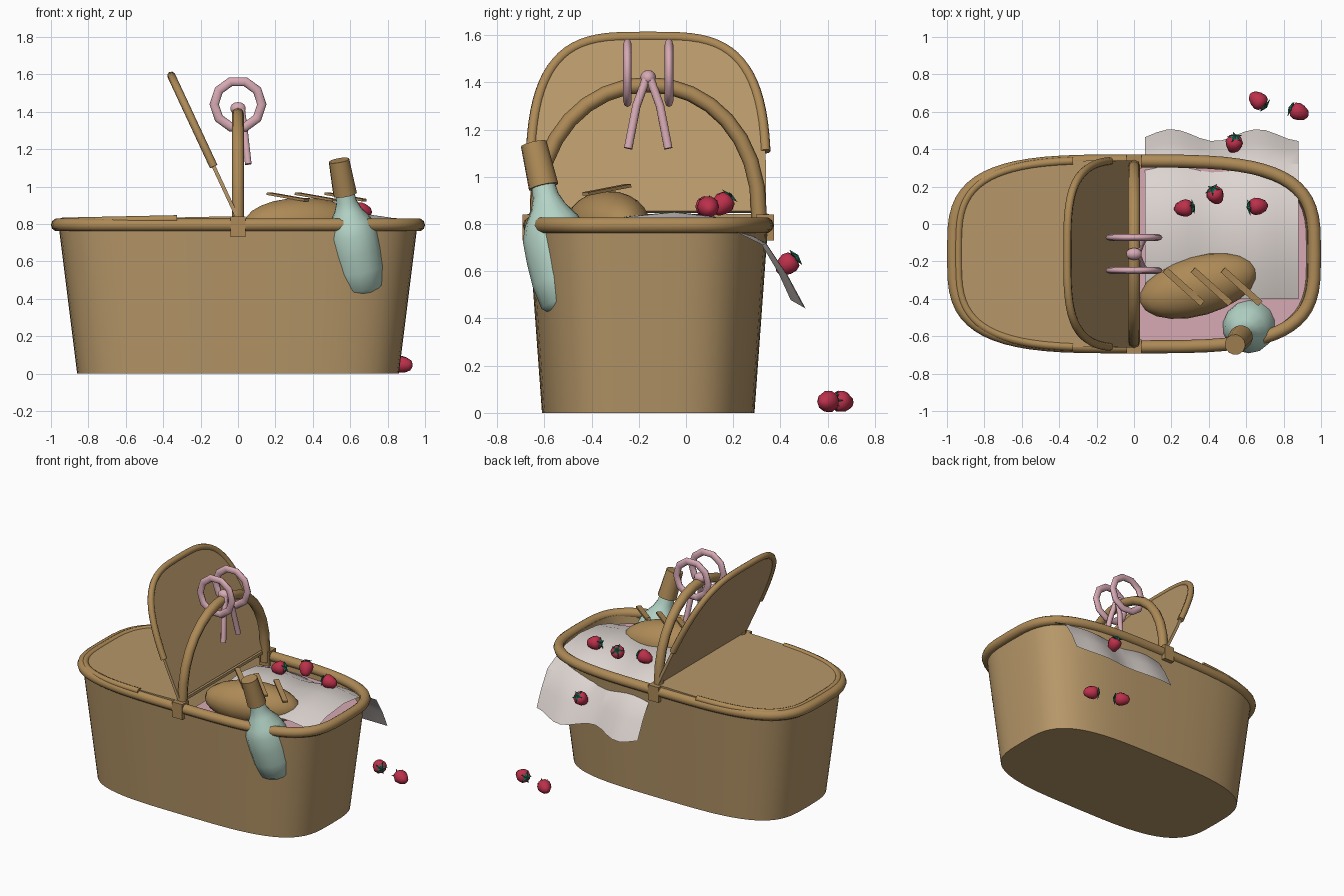
import bpy, bmesh, math
from mathutils import Vector, Matrix

if "Cube" in bpy.data.objects:
    bpy.data.objects.remove(bpy.data.objects["Cube"])

CY = -0.16          # basket centre in y
N = 3.5             # roundness of the basket outline


def mat(name, r, g, b):
    m = bpy.data.materials.new(name)
    m.diffuse_color = (r, g, b, 1)
    m.use_nodes = True
    m.node_tree.nodes["Principled BSDF"].inputs["Base Color"].default_value = m.diffuse_color
    return m


WICKER = mat("wicker", 0.47, 0.31, 0.14)
TRIM = mat("wicker_trim", 0.42, 0.255, 0.095)
CRUST = mat("bread_crust", 0.42, 0.255, 0.095)
PINK = mat("pink_ribbon", 0.68, 0.40, 0.46)
WHITE = mat("white_cloth", 0.72, 0.66, 0.63)
GLASS = mat("pale_green_glass", 0.46, 0.66, 0.57)
RED = mat("berry_red", 0.50, 0.03, 0.07)
GREEN = mat("leaf_green", 0.02, 0.16, 0.10)


def finish(o, name, mats, angle=40):
    o.name = name
    o.data.materials.clear()
    for m in mats:
        o.data.materials.append(m)
    bpy.ops.object.select_all(action='DESELECT')
    o.select_set(True)
    bpy.context.view_layer.objects.active = o
    bpy.ops.object.shade_smooth_by_angle(angle=math.radians(angle))
    return o


def from_bm(bm, name, mats, angle=40):
    bmesh.ops.recalc_face_normals(bm, faces=bm.faces)
    me = bpy.data.meshes.new(name)
    bm.to_mesh(me)
    bm.free()
    o = bpy.data.objects.new(name, me)
    bpy.context.collection.objects.link(o)
    return finish(o, name, mats, angle)


def tube(name, pts, r, m, closed=False, sides=2):
    cu = bpy.data.curves.new(name, 'CURVE')
    cu.dimensions = '3D'
    cu.bevel_depth, cu.bevel_resolution, cu.use_fill_caps = r, sides, True
    sp = cu.splines.new('POLY')
    sp.points.add(len(pts) - 1)
    for p, q in zip(sp.points, pts):
        p.co = (*q, 1)
    sp.use_cyclic_u = closed
    o = bpy.data.objects.new(name, cu)
    bpy.context.collection.objects.link(o)
    bpy.ops.object.select_all(action='DESELECT')
    o.select_set(True)
    bpy.context.view_layer.objects.active = o
    bpy.ops.object.convert(target='MESH')
    return finish(bpy.context.object, name, [m], 50)


def outline(a, b, t0=0.0, t1=2 * math.pi, n=64, end=False):
    res = []
    for i in range(n + (1 if end else 0)):
        t = t0 + (t1 - t0) * i / n
        c, s = math.cos(t), math.sin(t)
        res.append((math.copysign(abs(c) ** (2 / N), c) * a,
                    math.copysign(abs(s) ** (2 / N), s) * b))
    return res


def loft(bm, rings, cap0=False, cap1=False):
    vs = [[bm.verts.new(p) for p in r] for r in rings]
    for A, B in zip(vs, vs[1:]):
        for i in range(len(A)):
            j = (i + 1) % len(A)
            bm.faces.new((A[i], A[j], B[j], B[i]))
    if cap0:
        bm.faces.new(vs[0][::-1])
    if cap1:
        bm.faces.new(vs[-1])


def lathe(name, profile, place, m, segs=14, angle=50):
    bm = bmesh.new()
    loft(bm, [[place @ Vector((r * math.cos(2 * math.pi * k / segs),
                               r * math.sin(2 * math.pi * k / segs), z))
               for k in range(segs)] for r, z in profile], True, True)
    return from_bm(bm, name, [m], angle)


# Hollow basket: outer wall, lip, inner wall and both floors
bm = bmesh.new()
sections = [(0.86, 0.45, 0), (0.96, 0.508, 0.8), (0.93, 0.478, 0.8), (0.84, 0.43, 0.03)]
loft(bm, [[(x, y + CY, z) for x, y in outline(a, b)] for a, b, z in sections], True, True)
from_bm(bm, "basket_body", [WICKER])
tube("basket_rim", [(x, y + CY, 0.795) for x, y in outline(0.965, 0.497)], 0.035, TRIM, True, 3)


# Two half lids hinged in the middle, each with an edge tube
def lid(name, length, hinge, angle):
    M = Matrix.Translation(hinge) @ Matrix.Rotation(math.radians(angle), 4, 'Y')
    pts = outline(length, 0.5, math.pi / 2, 1.5 * math.pi, 40, True)
    bm = bmesh.new()
    loft(bm, [[M @ Vector((x, y, z)) for x, y in pts] for z in (-0.01, 0.01)], True, True)
    from_bm(bm, name, [WICKER])
    tube(name + "_edge", [M @ Vector((x, y, 0)) for x, y in pts if x < -0.24 * length], 0.022, TRIM)


lid("closed_lid", 0.94, (0, CY, 0.832), -1.2)
lid("open_lid", 0.82, (-0.01, CY, 0.85), 65)

# Arched handle and its side brackets
arch = [(0, CY + 0.47 * math.cos(math.pi * i / 16), 0.83 + 0.56 * math.sin(math.pi * i / 16) ** 0.9)
        for i in range(17)]
tube("handle", [(0, CY + 0.47, 0.76)] + arch + [(0, CY - 0.47, 0.76)], 0.033, TRIM)
for s in (-1, 1):
    bpy.ops.mesh.primitive_cube_add(size=1, location=(0, CY + s * 0.495, 0.785))
    o = bpy.context.object
    o.scale = (0.08, 0.075, 0.11)
    finish(o, "handle_bracket", [TRIM])

# Ribbon bow: two loops, knot and tails
for s in (-1, 1):
    bpy.ops.mesh.primitive_torus_add(major_radius=0.127, minor_radius=0.025, major_segments=10,
                                     minor_segments=8, location=(0, CY + s * 0.088, 1.44),
                                     rotation=(math.pi / 2, 0, 0))
    o = bpy.context.object
    o.scale = (1, 1, 0.72)
    finish(o, "bow_loop", [PINK], 50)
    tube("bow_tail", [(0.02, CY + s * 0.01, 1.41), (0.035, CY + s * 0.05, 1.30),
                      (0.055, CY + s * 0.085, 1.12)], 0.019, PINK)
bpy.ops.mesh.primitive_uv_sphere_add(segments=10, ring_count=7, radius=0.034, location=(0, CY, 1.418))
o = bpy.context.object
o.scale = (1.3, 1, 1)
finish(o, "bow_knot", [PINK], 50)

# Checked liner inside the open half, clamped to the wall
bm = bmesh.new()
bmesh.ops.create_grid(bm, x_segments=20, y_segments=20, size=0.5)
for v in bm.verts:
    v.co.x = v.co.x + 0.5
for f in bm.faces:
    c = f.calc_center_median()
    f.material_index = (math.floor(c.x / 0.1) + math.floor(c.y / 0.1)) % 2
for v in bm.verts:
    k = (abs(v.co.x / 0.935) ** N + abs(v.co.y / 0.485) ** N) ** (1 / N)
    if k > 1:
        v.co /= k
    v.co.y += CY
    v.co.z = 0.735
from_bm(bm, "checked_liner", [PINK, WHITE])

# White cloth draped over the back wall
stations = [(-0.4, 0.775), (-0.25, 0.82), (-0.05, 0.84), (0.12, 0.82), (0.22, 0.775),
            (0.33, 0.715), (0.41, 0.59), (0.475, 0.46)]
bm = bmesh.new()
COLS = 14
grid = []
for j, (y, z) in enumerate(stations):
    row = []
    for i in range(COLS + 1):
        x = 0.06 + 0.82 * i / COLS
        w = math.cos((x - 0.2) * 2 * math.pi / 0.46)
        out = max(0, j - 4) / 3
        row.append(bm.verts.new((x, y + 0.032 * w * out, z + w * (0.012 - 0.03 * out))))
    grid.append(row)
for A, B in zip(grid, grid[1:]):
    for i in range(COLS):
        bm.faces.new((A[i], A[i + 1], B[i + 1], B[i]))
from_bm(bm, "draped_cloth", [WHITE], 30)

# Bread loaf with three crust strips
bpy.ops.mesh.primitive_uv_sphere_add(segments=20, ring_count=12, location=(0.345, -0.33, 0.8),
                                     rotation=(0, 0, math.radians(16)))
o = bpy.context.object
o.scale = (0.325, 0.16, 0.14)
finish(o, "bread_loaf", [CRUST], 60)
for x in (0.265, 0.415, 0.575):
    bpy.ops.mesh.primitive_cube_add(size=1)
    o = bpy.context.object
    d = Vector((0.2, -0.18, -0.035))
    o.matrix_world = (Matrix.Translation((x, -0.335, 0.945)) @ d.to_track_quat('X', 'Z').to_matrix().to_4x4()
                      @ Matrix.Diagonal((d.length, 0.035, 0.014, 1)))
    finish(o, "bread_strip", [CRUST])

# Leaning bottle and its stopper, measured down from the top
axis = Vector((0.18, 0.23, -1))
P = Matrix.Translation((0.54, -0.645, 1.14)) @ axis.to_track_quat('Z', 'Y').to_matrix().to_4x4()
lathe("bottle_stopper", [(0.056, 0), (0.064, 0.19)], P, TRIM, 12)
lathe("bottle", [(0.05, 0.17), (0.055, 0.23), (0.075, 0.28), (0.115, 0.34), (0.138, 0.40),
                 (0.142, 0.5), (0.14, 0.6), (0.125, 0.70), (0.08, 0.74)], P, GLASS)


# Strawberries: position and the direction the leaves point
def strawberry(pos, leaf):
    M = Matrix.Translation(pos) @ Vector(leaf).to_track_quat('Z', 'Y').to_matrix().to_4x4()
    lathe("strawberry", [(0.008, -0.056), (0.028, -0.044), (0.042, -0.015), (0.047, 0.012),
                         (0.038, 0.034), (0.015, 0.043)], M, RED, 10, 60)
    bm = bmesh.new()
    top = bm.verts.new(M @ Vector((0, 0, 0.06)))
    low = bm.verts.new(M @ Vector((0, 0, 0.036)))
    ring = []
    for k in range(10):
        r, z = ((0.046, 0.044) if k % 2 == 0 else (0.017, 0.047))
        a = math.pi * k / 5
        ring.append(bm.verts.new(M @ Vector((r * math.cos(a), r * math.sin(a), z))))
    for k in range(10):
        bm.faces.new((top, ring[k], ring[(k + 1) % 10]))
        bm.faces.new((low, ring[(k + 1) % 10], ring[k]))
    from_bm(bm, "strawberry_leaves", [GREEN], 20)


for pos, leaf in [((0.27, 0.085, 0.87), (1, 0.1, 0.3)),
                  ((0.435, 0.155, 0.885), (-0.3, 0.6, 0.6)),
                  ((0.66, 0.095, 0.87), (-1, -0.1, 0.2)),
                  ((0.535, 0.43, 0.63), (0.1, 0.7, 0.6)),
                  ((0.665, 0.66, 0.048), (0.7, -0.6, 0.1)),
                  ((0.88, 0.6, 0.048), (-0.9, 0.4, 0.1))]:
    strawberry(pos, leaf)
